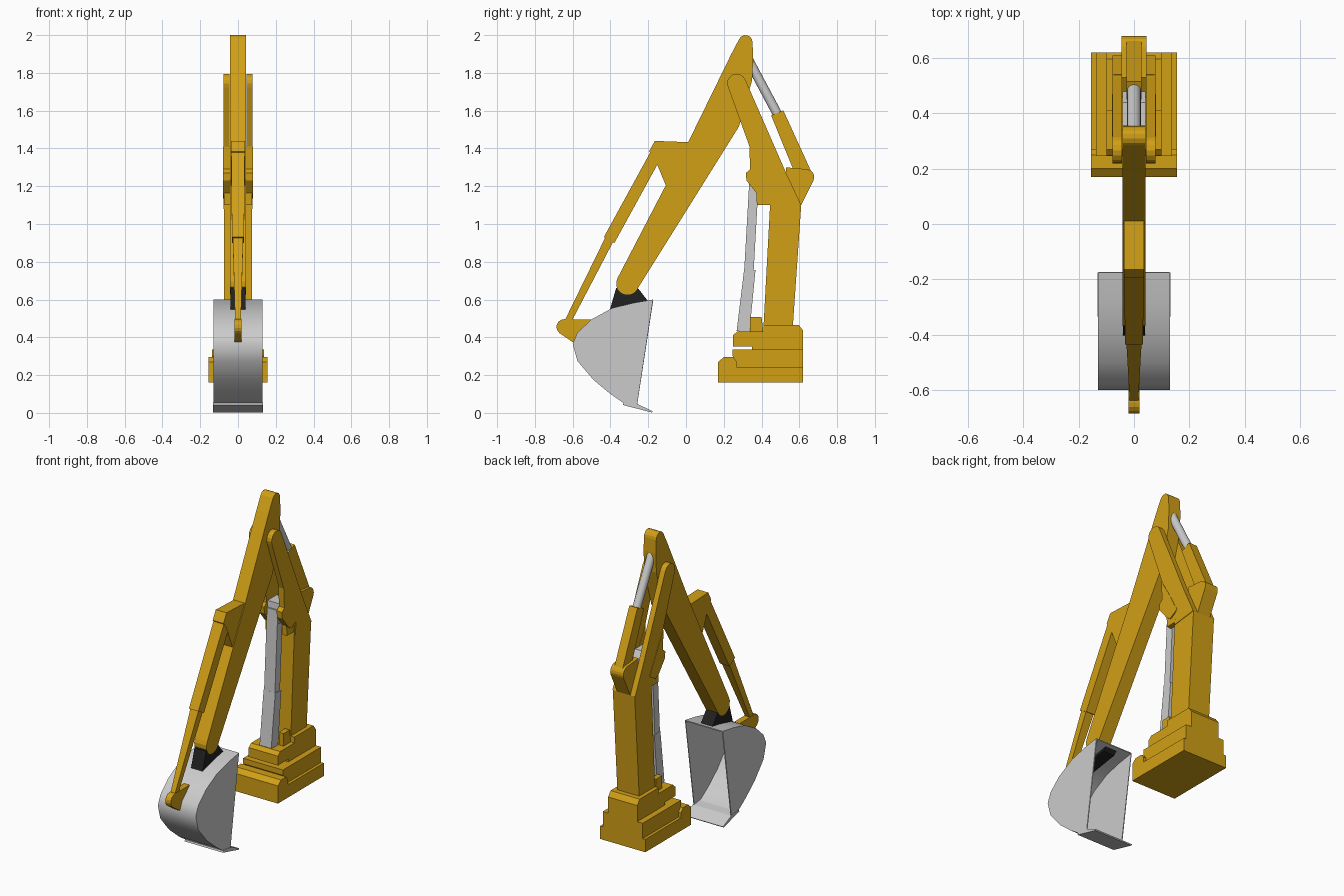
import bpy, bmesh, math
from mathutils import Vector

if "Cube" in bpy.data.objects:
    bpy.data.objects.remove(bpy.data.objects["Cube"])


def material(name, rgb):
    m = bpy.data.materials.new(name)
    m.diffuse_color = (*rgb, 1)
    m.use_nodes = True
    m.node_tree.nodes["Principled BSDF"].inputs["Base Color"].default_value = m.diffuse_color
    return m


YELLOW = material("yellow_paint", (0.64, 0.35, 0.008))
BLACK = material("black_steel", (0.015, 0.015, 0.015))


def finish(name, bm, mat=None):
    bmesh.ops.recalc_face_normals(bm, faces=bm.faces)
    me = bpy.data.meshes.new(name)
    bm.to_mesh(me)
    bm.free()
    ob = bpy.data.objects.new(name, me)
    bpy.context.collection.objects.link(ob)
    if mat:
        me.materials.append(mat)
    return ob


def smooth(ob, angle):
    bpy.ops.object.select_all(action='DESELECT')
    ob.select_set(True)
    bpy.context.view_layer.objects.active = ob
    for m in list(ob.modifiers):
        bpy.ops.object.modifier_apply(modifier=m.name)
    bpy.ops.object.shade_smooth_by_angle(angle=math.radians(angle))


def prism(name, pts, half, mat=YELLOW, inner=None):
    """Side profile (y, z) across x = -half..half, or two mirrored plates inner..half."""
    bm = bmesh.new()
    spans = [(-half, half)] if inner is None else [(-half, -inner), (inner, half)]
    for a, b in spans:
        r0 = [bm.verts.new((a, y, z)) for y, z in pts]
        r1 = [bm.verts.new((b, y, z)) for y, z in pts]
        bm.faces.new(r0)
        bm.faces.new(r1)
        for i in range(len(pts)):
            j = (i + 1) % len(pts)
            bm.faces.new((r0[i], r0[j], r1[j], r1[i]))
    return finish(name, bm, mat)


def beam(name, p, q, depth, width, mat=YELLOW):
    """Tapered box from p to q in the side plane; depth and width are half sizes at both ends."""
    d = (Vector(q) - Vector(p)).normalized()
    n = Vector((-d.y, d.x))
    bm = bmesh.new()
    rings = []
    for c, t, w in zip((Vector(p), Vector(q)), depth, width):
        rings.append([bm.verts.new((sx * w, *(c + n * t * sn)))
                      for sx, sn in ((-1, -1), (1, -1), (1, 1), (-1, 1))])
    for r in rings:
        bm.faces.new(r)
    for i in range(4):
        j = (i + 1) % 4
        bm.faces.new((rings[0][i], rings[0][j], rings[1][j], rings[1][i]))
    return finish(name, bm, mat)


def arc(cy, cz, r, a0, a1, n=8):
    return [(cy + r * math.cos(math.radians(a0 + (a1 - a0) * i / n)),
             cz + r * math.sin(math.radians(a0 + (a1 - a0) * i / n))) for i in range(n + 1)]


# Stepped swing base
prism("base_lower", [(.17, .16), (.62, .16), (.62, .24), (.27, .24), (.27, .27),
                     (.25, .295), (.20, .295), (.17, .27)], .155)
prism("base_middle", [(.26, .23), (.62, .23), (.62, .335), (.245, .335), (.245, .305), (.26, .28)], .137)
prism("base_upper", [(.35, .33), (.62, .33), (.62, .435), (.597, .466), (.41, .466), (.41, .43),
                     (.27, .43), (.248, .41), (.248, .352), (.35, .352)], .10)
prism("base_cylinder_lugs", [(.34, .42), (.34, .508), (.40, .508), (.41, .42)], .075, inner=.042)

# Boom: solid post with a forked top
prism("boom_post", [(.41, .45), (.565, .45), (.61, 1.10), (.54, 1.25), (.45, 1.19)], .075)
prism("boom_fork", [(.45, 1.08), (.61, 1.10), (.53, 1.27)] + arc(.268, 1.745, .05, 25, 205)
      + [(.34, 1.40), (.37, 1.32), (.46, 1.17)], .078, inner=.044)
prism("boom_front_lugs", [(.335, 1.41), (.34, 1.29), (.317, 1.27), (.32, 1.23), (.38, 1.155),
                          (.41, 1.135), (.47, 1.17), (.40, 1.30)], .08, inner=.043)
prism("boom_lower_web", [(.375, 1.10), (.46, 1.10), (.47, 1.25), (.37, 1.25)], .073, inner=.042)

# Lift cylinder in front of the post
beam("lift_barrel", (.302, .43), (.338, .76), (.034, .03), (.04, .04), None)
beam("lift_rod", (.333, .75), (.362, 1.26), (.025, .025), (.037, .037), None)
prism("lift_pivot", [(.34, 1.18), (.45, 1.16), (.48, 1.23), (.44, 1.30), (.35, 1.30)], .042, None)

# Stick cylinder behind the fork, with its lug
prism("stick_cylinder_lug", [(.53, 1.10), (.61, 1.10)] + arc(.637, 1.248, .042, -25, 85, 5)
      + [(.53, 1.30)], .045)
beam("stick_barrel", (.483, 1.588), (.625, 1.26), (.035, .042), (.028, .028))
d = Vector((0, .16, -.30))
bpy.ops.mesh.primitive_cylinder_add(vertices=16, radius=.025, depth=d.length,
                                    location=Vector((0, .325, 1.88)) + d / 2,
                                    rotation=d.to_track_quat('Z', 'Y').to_euler())
bpy.context.object.name = "stick_rod"
smooth(bpy.context.object, 40)

# Stick and the bucket cylinder bracket on it
prism("stick", arc(-.31, .685, .06, 148, 328) + [(.28, 1.515), (.35, 1.76), (.356, 1.88)]
      + arc(.315, 1.963, .037, 0, 150, 6) + [(.24, 1.90), (.01, 1.43)], .042)
prism("stick_bracket", [(-.195, 1.385), (-.165, 1.44), (.015, 1.433), (.03, 1.36),
                        (-.08, 1.17), (-.105, 1.20), (-.165, 1.345)], .037)
beam("bucket_barrel", (-.155, 1.375), (-.407, .915), (.032, .032), (.036, .032))
beam("bucket_rod", (-.40, .93), (-.63, .475), (.024, .017), (.028, .015))

# Bucket hinge and link
prism("bucket_link", arc(-.645, .455, .041, 235, 90, 6) + [(-.50, .495), (-.53, .40), (-.60, .375)], .019)
prism("bucket_hinge", [(-.405, .54), (-.37, .66), (-.31, .70), (-.25, .655), (-.20, .59), (-.22, .57)],
      .04, BLACK)

# Bucket: curved shell open towards the back, with a cutting lip
curve = [(-.175, .60), (-.28, .582), (-.39, .555), (-.50, .495), (-.575, .425), (-.60, .365),
         (-.575, .275), (-.49, .175), (-.40, .10), (-.33, .052), (-.26, .036)]
bm = bmesh.new()
left, right = [[bm.verts.new((x, y, z)) for y, z in curve] for x in (-.13, .13)]
for i in range(len(curve) - 1):
    bm.faces.new((left[i], left[i + 1], right[i + 1], right[i]))
bm.faces.new(left)
bm.faces.new(right)
bucket = finish("bucket", bm)
# outward normals, so the wall grows inwards
if sum(f.normal.x * f.center.x for f in bucket.data.polygons) < 0:
    bucket.data.flip_normals()
wall = bucket.modifiers.new("wall", 'SOLIDIFY')
wall.thickness = .008
wall.offset = -1
smooth(bucket, 40)
prism("bucket_lip", [(-.335, .042), (-.18, .002), (-.175, .008), (-.255, .046), (-.33, .056)], .132, None)
